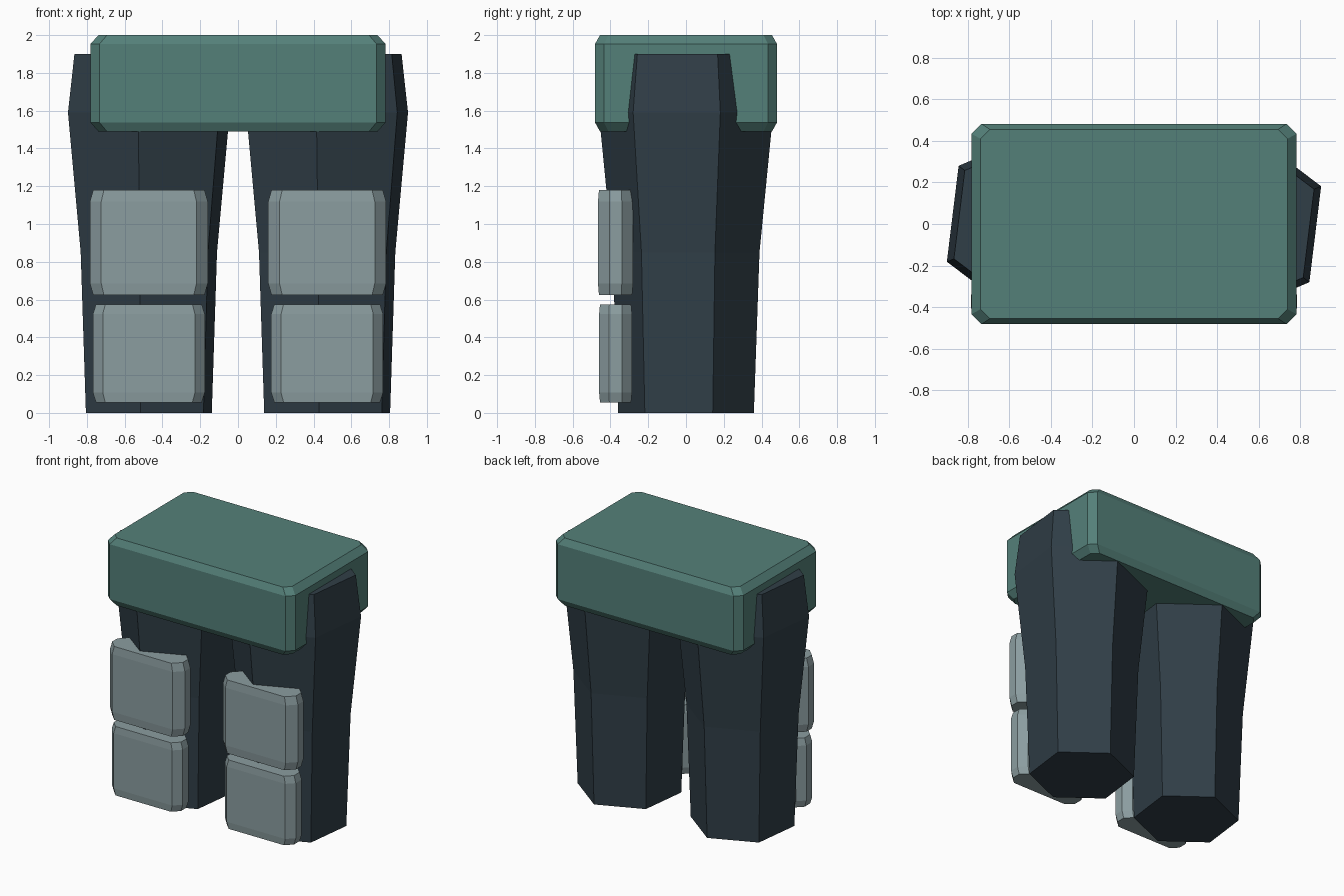
import bpy, bmesh, math

if "Cube" in bpy.data.objects:
    bpy.data.objects.remove(bpy.data.objects["Cube"])


def material(name, rgb):
    # sRGB 0-255 to linear
    lin = [(c / 255 / 12.92) if c < 11 else ((c / 255 + 0.055) / 1.055) ** 2.4 for c in rgb]
    m = bpy.data.materials.new(name)
    m.diffuse_color = (*lin, 1)
    m.use_nodes = True
    m.node_tree.nodes["Principled BSDF"].inputs["Base Color"].default_value = m.diffuse_color
    return m


GREEN = material("muted green", (84, 128, 121))
GREY = material("light grey", (139, 157, 160))
DARK = material("dark slate", (48, 62, 71))


def loft(name, rings, loc, mat):
    """Skin a stack of equal-sized rings and cap both ends."""
    bm = bmesh.new()
    vr = [[bm.verts.new(p) for p in ring] for ring in rings]
    n = len(vr[0])
    for a, b in zip(vr, vr[1:]):
        for i in range(n):
            j = (i + 1) % n
            bm.faces.new((a[i], a[j], b[j], b[i]))
    bm.faces.new(vr[0][::-1])
    bm.faces.new(vr[-1])
    bmesh.ops.recalc_face_normals(bm, faces=bm.faces)
    me = bpy.data.meshes.new(name)
    bm.to_mesh(me)
    bm.free()
    me.materials.append(mat)
    ob = bpy.data.objects.new(name, me)
    ob.location = loc
    bpy.context.collection.objects.link(ob)
    return ob


def chamfer_box(name, loc, hx, hy, hz, c, mat):
    """Box with cut vertical corners and slightly scaled-in top and bottom."""
    plan = [(hx - c, -hy), (hx, c - hy), (hx, hy - c), (hx - c, hy),
            (c - hx, hy), (-hx, hy - c), (-hx, c - hy), (c - hx, -hy)]
    rings = [[(x * s, y * s, z) for x, y in plan]
             for s, z in ((0.945, -hz), (1, c - hz), (1, hz - c), (0.945, hz))]
    return loft(name, rings, loc, mat)


def hexagon(r, z):
    return [(r * math.cos(math.radians(23 + 60 * k)),
             r * math.sin(math.radians(23 + 60 * k)), z) for k in range(6)]


# Hip block
chamfer_box("hip_block", (0, 0, 1.745), 0.782, 0.482, 0.255, 0.048, GREEN)

for side, sx in (("left", -1), ("right", 1)):
    # Tapered six-sided leg
    loft(side + "_leg",
         [hexagon(r, z) for r, z in ((0.362, 0), (0.392, 0.85), (0.465, 1.59), (0.428, 1.9))],
         (sx * 0.472, 0, 0), DARK)
    # Front plates
    chamfer_box(side + "_thigh_plate", (sx * 0.472, -0.373, 0.902),
                0.312, 0.093, 0.277, 0.06, GREY)
    chamfer_box(side + "_shin_plate", (sx * 0.472, -0.373, 0.315),
                0.296, 0.087, 0.26, 0.052, GREY)
